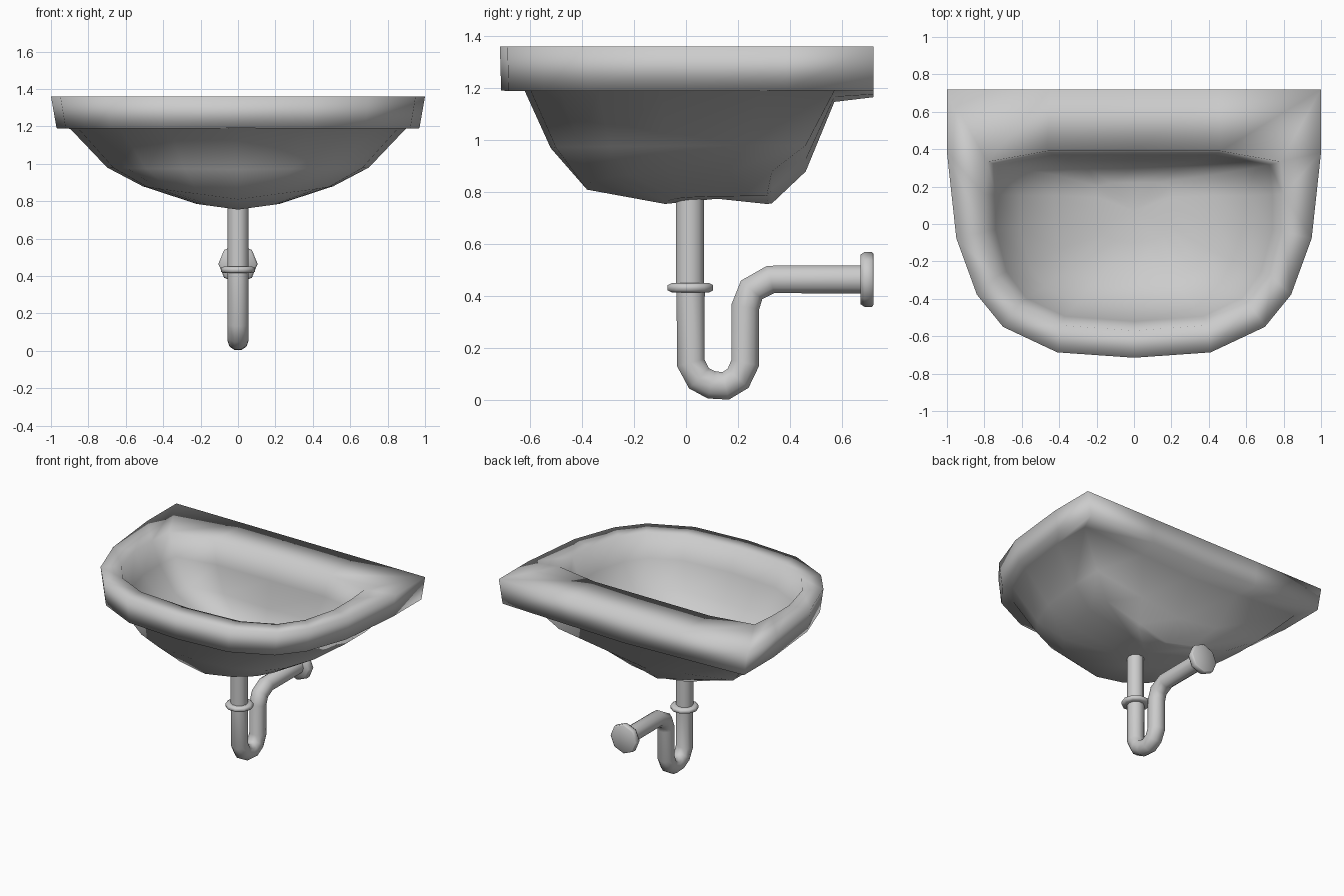
import bpy
import bmesh
from mathutils import Matrix, Vector

cube = bpy.data.objects.get("Cube")
if cube:
    bpy.data.objects.remove(cube, do_unlink=True)

GREY = (0.6, 0.6, 0.6, 1.0)
ceramic = bpy.data.materials.new("ceramic_grey")
ceramic.use_nodes = True
ceramic.diffuse_color = GREY
ceramic.node_tree.nodes["Principled BSDF"].inputs["Base Color"].default_value = GREY


def add_mesh(name, bm):
    """Turn a bmesh into a smooth grey object."""
    bmesh.ops.recalc_face_normals(bm, faces=bm.faces)
    mesh = bpy.data.meshes.new(name)
    bm.to_mesh(mesh)
    bm.free()
    for poly in mesh.polygons:
        poly.use_smooth = True
    mesh.materials.append(ceramic)
    obj = bpy.data.objects.new(name, mesh)
    bpy.context.collection.objects.link(obj)
    return obj


def loft(bm, rings):
    """Bridge closed rings and close both ends with a fan."""
    loops = [[bm.verts.new(p) for p in ring] for ring in rings]
    count = len(loops[0])
    for low, high in zip(loops, loops[1:]):
        for i in range(count):
            j = (i + 1) % count
            bm.faces.new((low[i], low[j], high[j], high[i]))
    for loop in (loops[0], loops[-1]):
        middle = bm.verts.new(sum((v.co for v in loop), Vector()) / count)
        for i in range(count):
            bm.faces.new((loop[i], loop[(i + 1) % count], middle))


# Half outlines from front centre to back centre: width share, depth share
OUTER = [(0, 0), (.41, .02), (.70, .115), (.84, .235), (.95, .445),
         (1, .765), (1, 1), (.45, 1), (0, 1)]
INNER = [(0, 0), (.5, .03), (.78, .14), (.92, .3), (1, .55),
         (1, .76), (.98, .94), (.58, 1), (0, 1)]


def basin_ring(outline, width, front, back, z_front, z_side, z_back):
    half = []
    for u, v in outline:
        z_mid = z_front + (z_back - z_front) * v
        half.append(Vector((u * width, front + (back - front) * v,
                            z_side * u + z_mid * (1 - u))))
    return half + [Vector((-p.x, p.y, p.z)) for p in half[-2:0:-1]]


# Basin: underside, rim wall, flat rim, then the hollow
bm = bmesh.new()
loft(bm, [
    basin_ring(OUTER, .22, -.08, .31, .755, .785, .755),
    basin_ring(OUTER, .51, -.38, .33, .81, .88, .757),
    basin_ring(OUTER, .70, -.52, .46, .97, .98, .88),
    basin_ring(OUTER, .90, -.62, .57, 1.19, 1.19, 1.147),
    basin_ring(OUTER, .97, -.71, .72, 1.19, 1.19, 1.165),
    basin_ring(OUTER, 1.0, -.715, .72, 1.36, 1.36, 1.36),
    basin_ring(INNER, .80, -.57, .39, 1.36, 1.36, 1.36),
    basin_ring(INNER, .74, -.52, .37, 1.20, 1.20, 1.20),
    basin_ring(INNER, .61, -.45, .34, 1.01, 1.03, 1.01),
    basin_ring(INNER, .43, -.32, .30, .88, .93, .87),
    basin_ring(INNER, .20, -.10, .22, .82, .84, .82),
])
add_mesh("basin", bm)


def add_pipe(name, path, radius):
    """Sweep a round pipe along a path of (y, z) points."""
    curve = bpy.data.curves.new(name + "_path", "CURVE")
    curve.dimensions = "3D"
    curve.bevel_depth = radius
    curve.bevel_resolution = 3
    curve.use_fill_caps = True
    spline = curve.splines.new("POLY")
    spline.points.add(len(path) - 1)
    for point, (y, z) in zip(spline.points, path):
        point.co = (0, y, z, 1)
    helper = bpy.data.objects.new(name + "_path", curve)
    bpy.context.collection.objects.link(helper)
    bpy.context.view_layer.update()
    graph = bpy.context.evaluated_depsgraph_get()
    mesh = bpy.data.meshes.new_from_object(helper.evaluated_get(graph))
    bm = bmesh.new()
    bm.from_mesh(mesh)
    bpy.data.objects.remove(helper, do_unlink=True)
    bpy.data.meshes.remove(mesh)
    add_mesh(name, bm)


# Straight drain, U-bend and outlet
add_pipe("drain_pipe", [(.015, .80), (.015, .42)], .057)
add_pipe("trap_pipe", [(.018, .43), (.018, .145), (.05, .085), (.098, .06),
                       (.152, .056), (.2, .085), (.228, .145), (.228, .36),
                       (.252, .425), (.325, .465), (.69, .465)], .057)


def add_disc(name, profile, sides, place):
    """Loft a round part from (radius, height) pairs."""
    bm = bmesh.new()
    rings = []
    for radius, height in profile:
        ring = [Matrix.Rotation(6.28319 * i / sides, 3, "Z") @ Vector((radius, 0, height))
                for i in range(sides)]
        rings.append([place @ p for p in ring])
    loft(bm, rings)
    add_mesh(name, bm)


# Coupling nut and wall flange
add_disc("coupling_collar", [(.075, -.018), (.092, -.01), (.092, .01), (.075, .018)],
         10, Matrix.Translation((0, .017, .433)))
add_disc("wall_flange", [(.095, 0), (.105, .015), (.105, .045), (.098, .05)], 8,
         Matrix.Translation((0, .67, .465)) @ Matrix.Rotation(-1.5708, 4, "X"))
